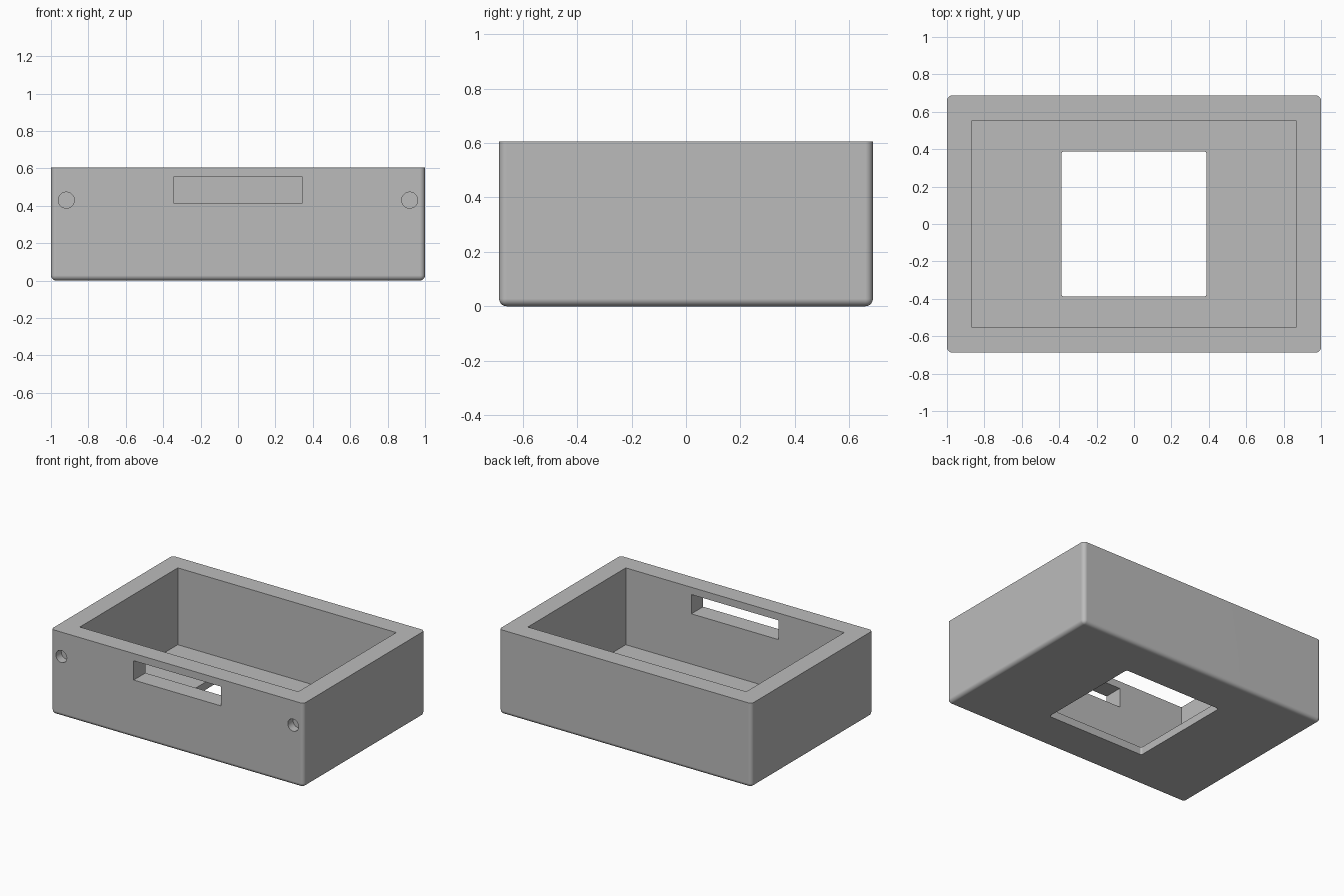
import bpy, bmesh, math
from mathutils import Matrix, Vector

cube = bpy.data.objects.get("Cube")
if cube:
    bpy.data.objects.remove(cube, do_unlink=True)

HEIGHT, FLOOR = 0.605, 0.055
HALF_Y = 0.687


def link(name, bm):
    mesh = bpy.data.meshes.new(name)
    bm.to_mesh(mesh)
    bm.free()
    obj = bpy.data.objects.new(name, mesh)
    bpy.context.collection.objects.link(obj)
    return obj


def box(name, low, high, radius=0.0, rounded=None, segments=6):
    """Box between two corners, with the edges chosen by a rule rounded off."""
    low, high = Vector(low), Vector(high)
    bm = bmesh.new()
    bmesh.ops.create_cube(bm, size=1)
    bmesh.ops.scale(bm, vec=high - low, verts=bm.verts)
    bmesh.ops.translate(bm, vec=(low + high) / 2, verts=bm.verts)
    if rounded:
        edges = [e for e in bm.edges if rounded(e)]
        bmesh.ops.bevel(bm, geom=edges, offset=radius, segments=segments,
                        profile=0.5, affect='EDGES')
    return link(name, bm)


def upright(edge):
    a, b = edge.verts
    return abs(a.co.z - b.co.z) > 0.01


def below_rim(edge):
    return min(v.co.z for v in edge.verts) < 0.01


def screw_hole(name, x):
    bm = bmesh.new()
    bmesh.ops.create_cone(bm, cap_ends=True, segments=32, radius1=0.043,
                          radius2=0.043, depth=0.12)
    turn = Matrix.Rotation(math.pi / 2, 4, 'X')
    bmesh.ops.transform(bm, matrix=Matrix.Translation((x, -HALF_Y, 0.43)) @ turn,
                        verts=bm.verts)
    return link(name, bm)


# Case body, rounded on the upright and bottom edges
case = box("open_case", (-1, -HALF_Y, 0), (1, HALF_Y, HEIGHT), 0.028, below_rim)

# Cavity, floor window, front slot and blind screw holes
cutters = [
    box("cavity_cutter", (-0.865, -0.554, FLOOR), (0.865, 0.554, 1)),
    box("floor_window_cutter", (-0.388, -0.388, -0.2), (0.388, 0.388, 0.2),
        0.014, upright, 4),
    box("front_slot_cutter", (-0.345, -0.9, 0.415), (0.345, -0.4, 0.553)),
    screw_hole("left_screw_cutter", 0.918),
    screw_hole("right_screw_cutter", -0.918),
]

bpy.ops.object.select_all(action='DESELECT')
case.select_set(True)
bpy.context.view_layer.objects.active = case
for cutter in cutters:
    cutter.hide_render = True
    cut = case.modifiers.new(cutter.name, 'BOOLEAN')
    cut.operation = 'DIFFERENCE'
    cut.solver = 'EXACT'
    cut.object = cutter
    bpy.ops.object.modifier_apply(modifier=cut.name)
    bpy.data.objects.remove(cutter, do_unlink=True)

# Plain grey colour
grey = bpy.data.materials.new("light_grey")
grey.use_nodes = True
colour = (0.5, 0.5, 0.5, 1)
grey.diffuse_color = colour
grey.node_tree.nodes["Principled BSDF"].inputs["Base Color"].default_value = colour
case.data.materials.clear()
case.data.materials.append(grey)

# Smooth fillets beside flat walls
bpy.ops.object.shade_smooth_by_angle(angle=math.radians(30))
normals = case.modifiers.new("flat_walls", 'WEIGHTED_NORMAL')
normals.keep_sharp = True
